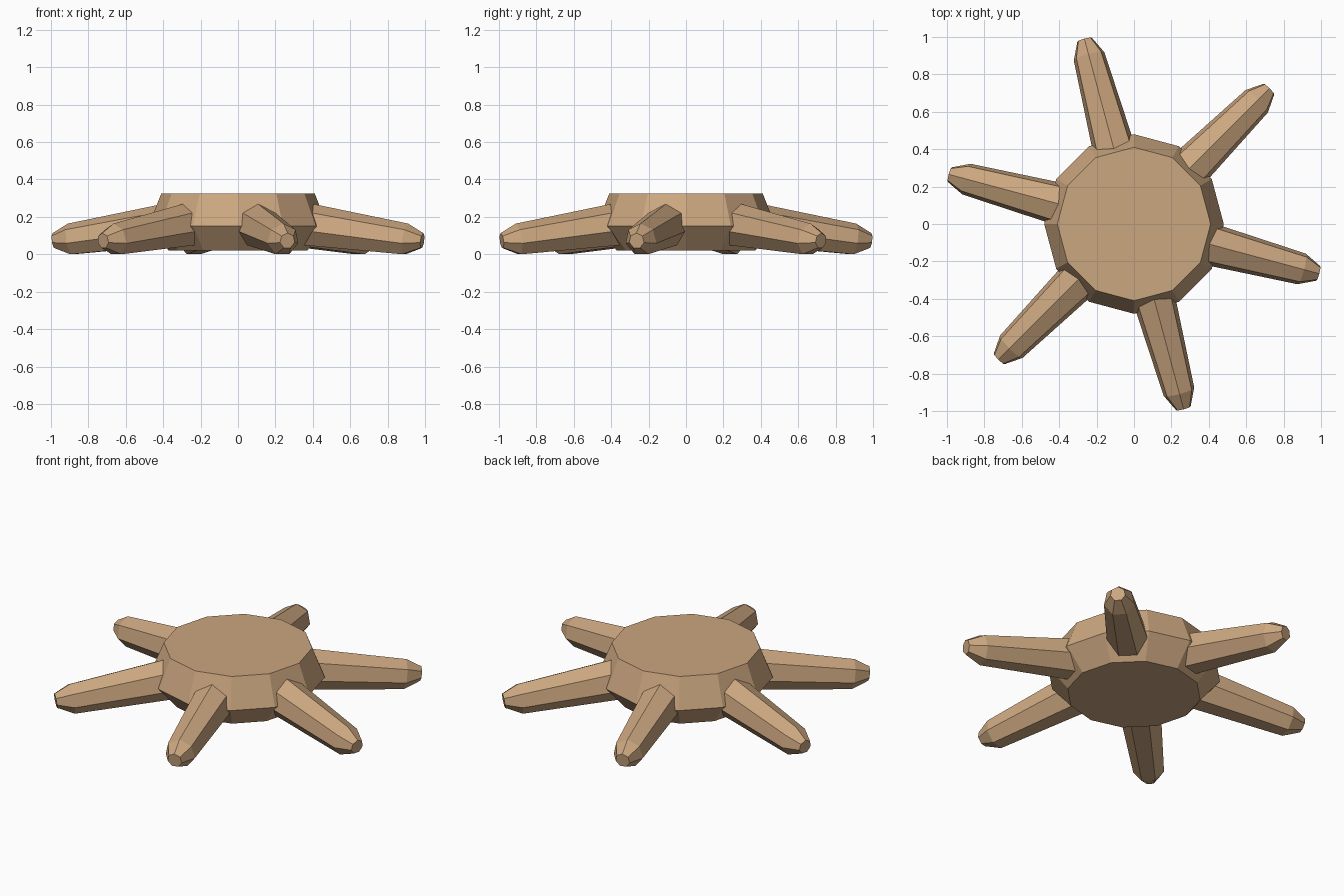
import bpy, bmesh, math
from mathutils import Vector, Matrix

if "Cube" in bpy.data.objects:
    bpy.data.objects.remove(bpy.data.objects["Cube"])

tan = bpy.data.materials.new("sandy tan")
tan.diffuse_color = (0.60, 0.385, 0.215, 1)
tan.use_nodes = True
tan.node_tree.nodes["Principled BSDF"].inputs["Base Color"].default_value = tan.diffuse_color


def loft(name, rings):
    """Closed solid through a list of rings (each a list of points)."""
    bm = bmesh.new()
    loops = [[bm.verts.new(p) for p in ring] for ring in rings]
    n = len(loops[0])
    for a, b in zip(loops, loops[1:]):
        for i in range(n):
            j = (i + 1) % n
            bm.faces.new((a[i], a[j], b[j], b[i]))
    bm.faces.new(loops[0][::-1])
    bm.faces.new(loops[-1])
    bmesh.ops.recalc_face_normals(bm, faces=bm.faces[:])
    me = bpy.data.meshes.new(name)
    bm.to_mesh(me)
    bm.free()
    me.materials.append(tan)
    ob = bpy.data.objects.new(name, me)
    bpy.context.collection.objects.link(ob)


# Twelve-sided body: bottom, widest rim, flat top
def body_ring(r, z, n=12):
    return [(r * math.cos(math.tau * i / n), r * math.sin(math.tau * i / n), z)
            for i in range(n)]


loft("body", [body_ring(0.37, 0.02), body_ring(0.48, 0.15), body_ring(0.41, 0.325)])

# Drooping seven-sided legs with blunt tips: (distance, height, radius)
LEG = [(0.30, 0.167, 0.123), (0.93, 0.078, 0.087), (1.02, 0.072, 0.042)]
tilt = math.atan(0.14)


def leg_ring(d, z, r, turn, n=7):
    up = Vector((math.sin(tilt), 0, math.cos(tilt)))
    side = Vector((0, 1, 0))
    return [turn @ (Vector((d, 0, z)) + r * (math.cos(a) * up + math.sin(a) * side))
            for a in (math.tau * i / n for i in range(n))]


for k in range(6):
    turn = Matrix.Rotation(math.radians(60 * k - 15), 3, 'Z')
    loft(f"leg_{k + 1}", [leg_ring(d, z, r, turn) for d, z, r in LEG])
